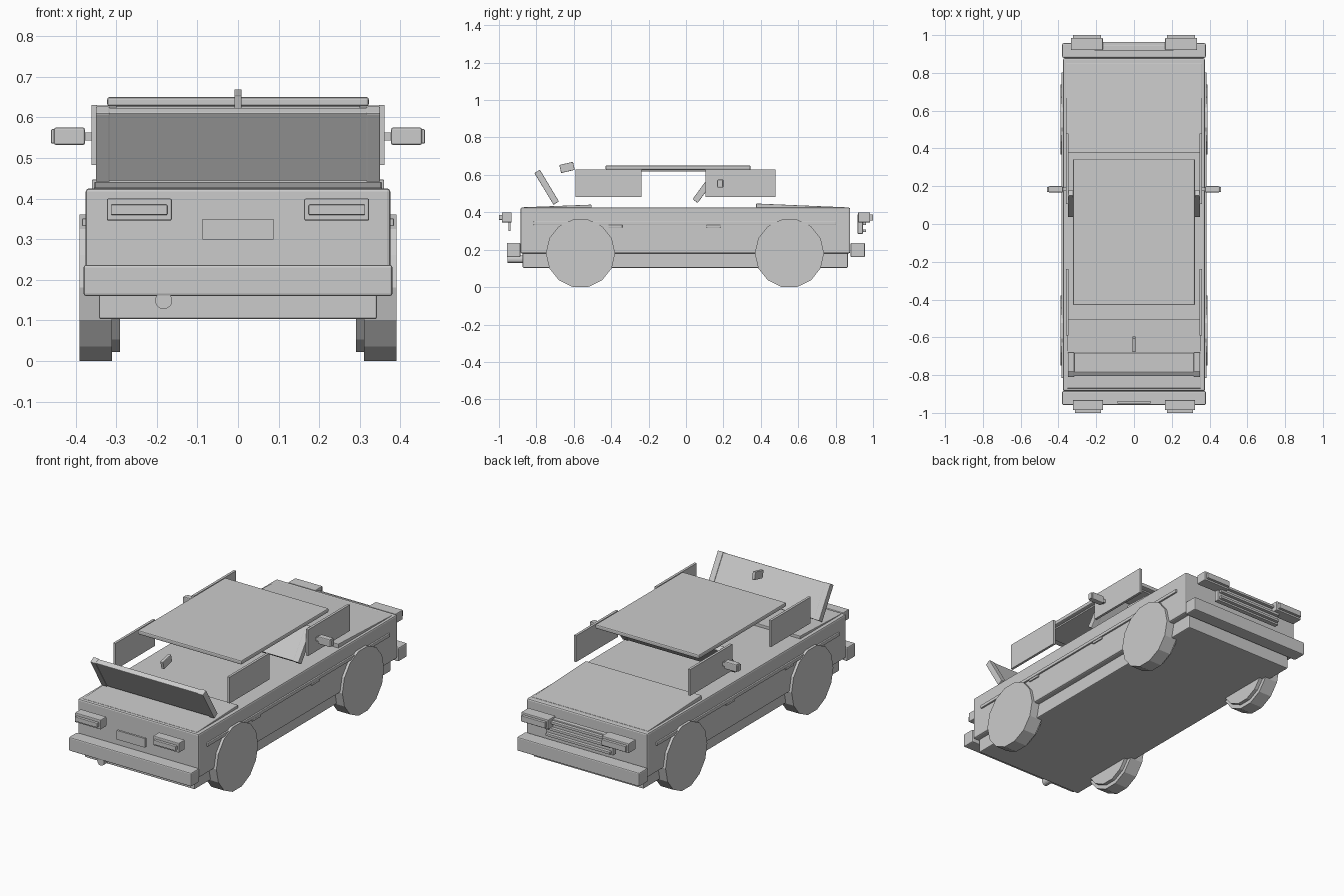
import bpy, bmesh
from math import radians, pi, sin, cos

if "Cube" in bpy.data.objects:
    bpy.data.objects.remove(bpy.data.objects["Cube"])


def finish(name, bm, bevel=0.0):
    bmesh.ops.recalc_face_normals(bm, faces=bm.faces)
    me = bpy.data.meshes.new(name)
    bm.to_mesh(me)
    bm.free()
    ob = bpy.data.objects.new(name, me)
    bpy.context.collection.objects.link(ob)
    if bevel:
        m = ob.modifiers.new("Bevel", "BEVEL")
        m.width, m.segments = bevel, 2
    return ob


def box(name, x, y, z, bevel=0.0):
    """Box from (min, max) pairs."""
    bm = bmesh.new()
    bmesh.ops.create_cube(bm, size=1)
    for v in bm.verts:
        for i, (a, b) in enumerate((x, y, z)):
            v.co[i] = (a + b) / 2 + v.co[i] * (b - a)
    return finish(name, bm, bevel)


def tilted(name, centre, size, angle, bevel=0.0):
    """Box turned about the x axis around its own centre."""
    h = [s / 2 for s in size]
    ob = box(name, (-h[0], h[0]), (-h[1], h[1]), (-h[2], h[2]), bevel)
    ob.location = centre
    ob.rotation_euler.x = radians(angle)
    return ob


def extrude_x(name, pts, x0, x1, bevel=0.0):
    """Closed (y, z) profile extruded along x."""
    bm = bmesh.new()
    f = bm.faces.new([bm.verts.new((x0, y, z)) for y, z in pts])
    r = bmesh.ops.extrude_face_region(bm, geom=[f])
    bmesh.ops.translate(bm, vec=(x1 - x0, 0, 0),
                        verts=[g for g in r["geom"] if isinstance(g, bmesh.types.BMVert)])
    return finish(name, bm, bevel)


def disc(name, x0, x1, y, z, r, n):
    pts = [(y + r * cos(2 * pi * i / n), z + r * sin(2 * pi * i / n)) for i in range(n)]
    return extrude_x(name, pts, x0, x1)


def pair(x, s):
    return tuple(sorted((x[0] * s, x[1] * s)))


# body shell, sill and bumpers
box("body", (-.375, .375), (-.885, .878), (.18, .425), .008)
box("lower_body", (-.342, .342), (-.873, .865), (.103, .19), .005)
box("front_bumper", (-.38, .38), (-.958, -.885), (.16, .237), .006)
box("back_bumper", (-.38, .38), (.88, .957), (.16, .237), .006)

# sloping lids on the body
extrude_x("long_lid", [(.375, .42), (.375, .447), (.85, .427), (.85, .42)], -.36, .36, .003)
extrude_x("short_lid", [(-.505, .42), (-.505, .441), (-.87, .427), (-.87, .42)], -.355, .355, .003)

# roof
box("roof", (-.322, .322), (-.43, .345), (.627, .65), .006)
box("roof_lining", (-.3, .3), (-.385, .315), (.619, .63))

# tilted screens with side posts
for name, y, z, a in (("front_screen", -.745, .534, 31), ("back_screen", .107, .54, -36)):
    tilted(name, (0, y, z), (.67, .028, .195), a, .003)
    for s in (-1, 1):
        tilted(name + "_post", (s * .333, y, z), (.034, .034, .198), a, .003)

# centre fin behind the front screen
tilted("fin", (0, -.636, .64), (.018, .075, .044), 13, .003)

# parts mirrored left and right
for s in (-1, 1):
    for y in (-.564, .553):
        disc("wheel", s * .31, s * .39, y, .181, .185, 14)
        disc("wheel_inner", s * .29, s * .315, y, .181, .163, 14)
    box("side_trim", pair((.37, .384), s), (-.815, .802), (.332, .351), .003)
    for y in ((-.415, -.34), (.11, .185)):
        box("door_handle", pair((.37, .382), s), y, (.319, .333), .003)
    for y in ((-.59, -.238), (.105, .478)):
        box("side_window", pair((.347, .361), s), y, (.483, .63))
    # mirrors
    box("mirror_stem", pair((.355, .385), s), (.175, .193), (.543, .563))
    box("mirror_housing", pair((.377, .453), s), (.167, .2), (.532, .575), .005)
    box("mirror_cap", pair((.452, .46), s), (.17, .197), (.536, .571), .002)
    # lamps at both ends
    box("front_lamp", pair((.163, .323), s), (-.985, -.932), (.346, .4), .004)
    box("front_lens", pair((.174, .313), s), (-1.0, -.98), (.36, .385), .002)
    box("back_lamp", pair((.165, .334), s), (.92, .985), (.346, .4), .004)
    box("back_lens", pair((.175, .324), s), (.98, 1.0), (.356, .388), .002)

# number plate panel
box("plate", (-.0875, .0875), (-.95, -.938), (.299, .35))

# grille with slats
box("grille", (-.21, .21), (.918, .945), (.285, .39), .003)
for i in range(3):
    z = .295 + i * .037
    box("grille_slat", (-.2, .2), (.94, .963), (z, z + .014), .002)

# exhaust pipe
bm = bmesh.new()
bmesh.ops.create_cone(bm, cap_ends=True, segments=16, radius1=.021, radius2=.021, depth=.16)
ob = finish("exhaust_pipe", bm)
ob.location = (-.183, -.875, .149)
ob.rotation_euler.x = pi / 2
